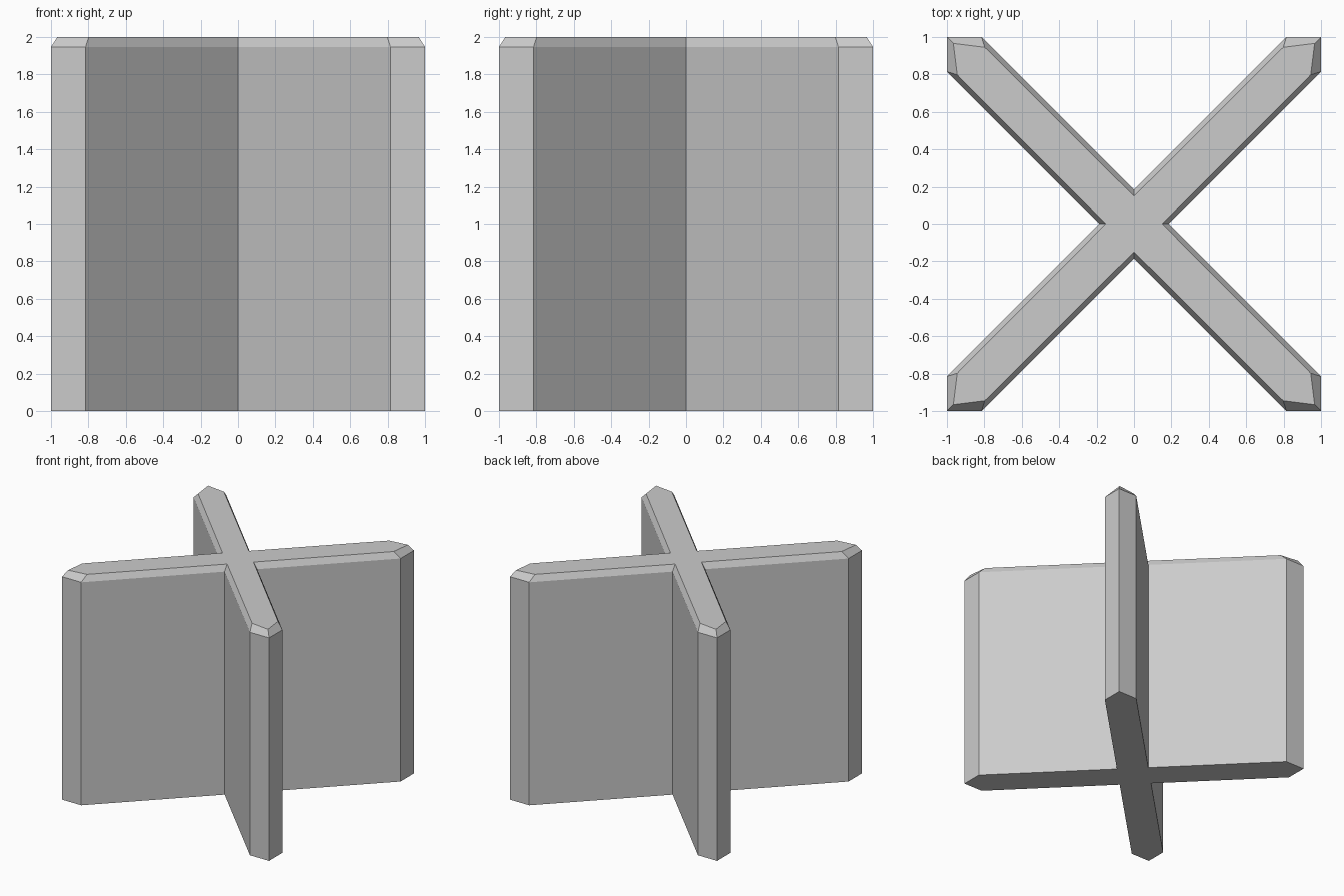
import bpy, bmesh
from mathutils import Matrix, Vector
from math import pi

if "Cube" in bpy.data.objects:
    bpy.data.objects.remove(bpy.data.objects["Cube"])

# One arm's outline (side corner, tip, side corner, inner notch), repeated four times
OUTER = [(1, 0.815), (1, 1), (0.815, 1), (0, 0.185)]
TOP = [(0.945, 0.798), (0.966, 0.966), (0.798, 0.945), (0, 0.15)]


def ring(bm, profile, z):
    return [bm.verts.new(Matrix.Rotation(k * pi / 2, 3, 'Z') @ Vector((x, y, z)))
            for k in range(4) for x, y in profile]


def bridge(bm, lower, upper):
    n = len(lower)
    for i in range(n):
        j = (i + 1) % n
        bm.faces.new((lower[i], lower[j], upper[j], upper[i]))


# Cross-shaped block: straight walls, then a chamfered top rim
bm = bmesh.new()
base = ring(bm, OUTER, 0)
rim = ring(bm, OUTER, 1.947)
cap = ring(bm, TOP, 2)
bridge(bm, base, rim)
bridge(bm, rim, cap)
bm.faces.new(base[::-1])
bm.faces.new(cap)
bm.normal_update()

mesh = bpy.data.meshes.new("cross_block")
bm.to_mesh(mesh)
bm.free()
bpy.context.collection.objects.link(bpy.data.objects.new("cross_block", mesh))
